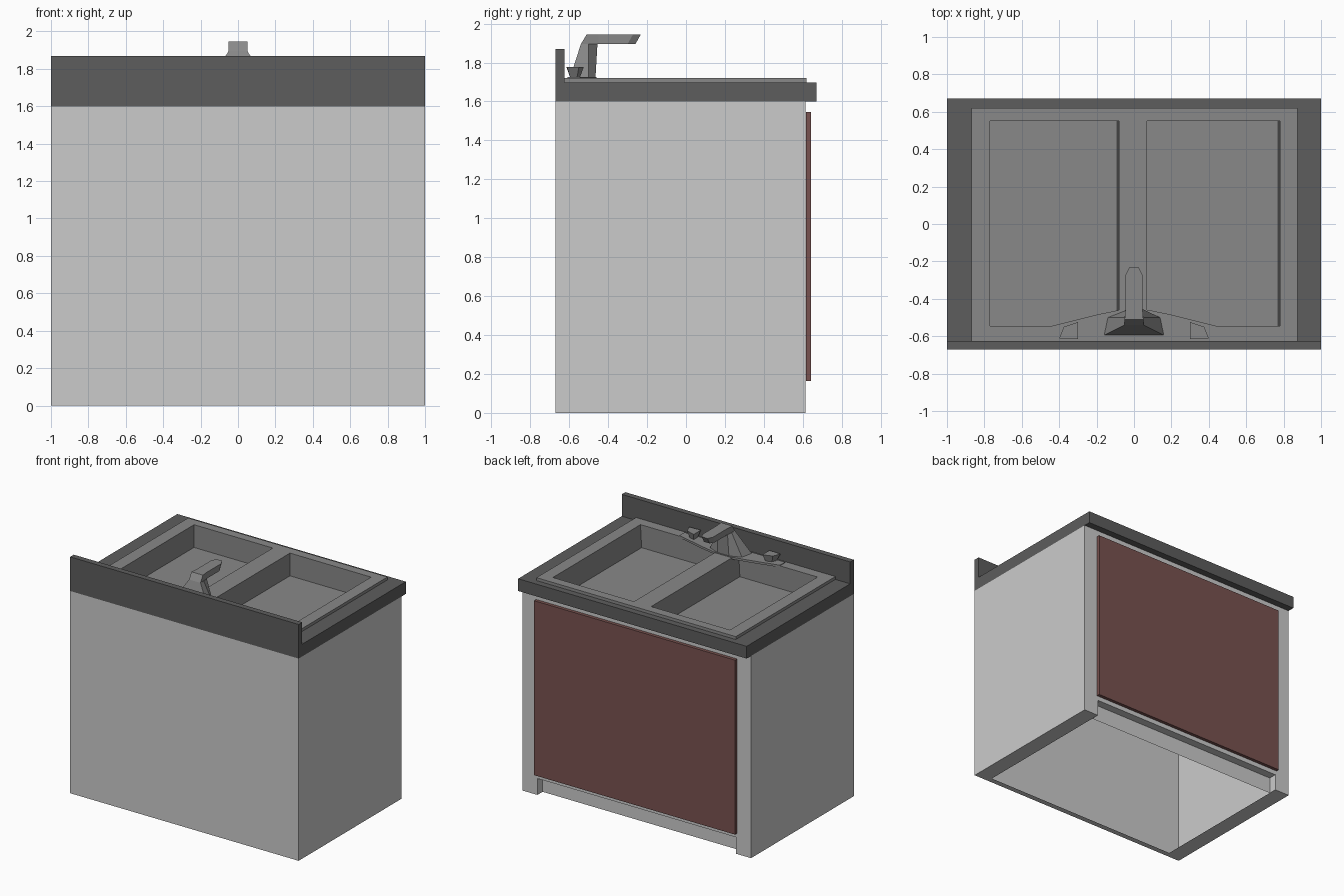
import bpy, bmesh

if "Cube" in bpy.data.objects:
    bpy.data.objects.remove(bpy.data.objects["Cube"])


def material(name, rgb):
    m = bpy.data.materials.new(name)
    m.diffuse_color = (*rgb, 1)
    m.use_nodes = True
    m.node_tree.nodes["Principled BSDF"].inputs["Base Color"].default_value = m.diffuse_color
    return m


DARK = material("dark_worktop", (0.11, 0.11, 0.11))
STEEL = material("steel", (0.25, 0.25, 0.25))
RED = material("red_brown", (0.19, 0.085, 0.08))


def make(name, faces, mat=None, recalc=True):
    """Object from a list of faces, each a list of points; shared points are welded."""
    bm = bmesh.new()
    for f in faces:
        bm.faces.new([bm.verts.new(p) for p in f])
    bmesh.ops.remove_doubles(bm, verts=bm.verts, dist=1e-4)
    if recalc:
        bmesh.ops.recalc_face_normals(bm, faces=bm.faces)
    me = bpy.data.meshes.new(name)
    bm.to_mesh(me)
    bm.free()
    ob = bpy.data.objects.new(name, me)
    bpy.context.collection.objects.link(ob)
    if mat:
        me.materials.append(mat)
    return ob


def rect(x0, x1, y0, y1, z):
    return [(x0, y0, z), (x1, y0, z), (x1, y1, z), (x0, y1, z)]


def bridge(a, b):
    n = len(a)
    return [[a[i], a[(i + 1) % n], b[(i + 1) % n], b[i]] for i in range(n)]


def loft(name, a, b, mat=None):
    return make(name, [a[::-1], b] + bridge(a, b), mat)


def box(name, x0, x1, y0, y1, z0, z1, mat=None):
    return loft(name, rect(x0, x1, y0, y1, z0), rect(x0, x1, y0, y1, z1), mat)


def at(outline, z):
    return [(x, y, z) for x, y in outline]


# Cabinet: thin shell with toe recess and open bottom
BACK, FRONT, TOE, LEG, TOP, KICK = -0.67, 0.615, 0.55, 0.87, 1.6, 0.13
shell = [
    [(x, FRONT, z) for x, z in [(-1, 0), (-LEG, 0), (-LEG, KICK), (LEG, KICK),
                                (LEG, 0), (1, 0), (1, TOP), (-1, TOP)]],
    [(-1, BACK, 0), (1, BACK, 0), (1, BACK, TOP), (-1, BACK, TOP)],
    rect(-LEG, LEG, TOE, FRONT, KICK),
    [(-LEG, TOE, 0), (LEG, TOE, 0), (LEG, TOE, KICK), (-LEG, TOE, KICK)],
    rect(-LEG, LEG, BACK, BACK + 0.045, 0),
]
for s in (-1, 1):
    shell.append([(s, BACK, 0), (s, FRONT, 0), (s, FRONT, TOP), (s, BACK, TOP)])
    shell.append([(s * LEG, TOE, 0), (s * LEG, FRONT, 0), (s * LEG, FRONT, KICK), (s * LEG, TOE, KICK)])
    shell.append(rect(*sorted((s * LEG, s)), BACK, FRONT, 0))
make("cabinet", shell)

# Door panel
box("door_panel", -0.88, 0.88, FRONT + 0.002, 0.643, 0.165, 1.545, RED)

# Worktop with a cutout for the sink, and its upstand
outer, hole = (-1, 1, BACK, 0.67), (-0.82, 0.82, -0.59, 0.585)
o0, o1 = rect(*outer, TOP), rect(*outer, 1.697)
h0, h1 = rect(*hole, TOP), rect(*hole, 1.697)
make("worktop", bridge(o0, o1) + bridge(o1, h1) + bridge(h1, h0) + bridge(h0, o0), DARK)
box("backsplash", -1, 1, BACK, -0.625, 1.697, 1.87, DARK)

# Double sink: rim cells at rim height, two bowls sunk below
RIM, FLOOR = 1.72, 1.54
xs = [-0.87, -0.77, -0.08, 0.07, 0.78, 0.875]
ys = [-0.625, -0.545, 0.55, 0.62]
sink = []
for i in range(5):
    for j in range(3):
        cell = (xs[i], xs[i + 1], ys[j], ys[j + 1])
        if j == 1 and i in (1, 3):
            low = rect(cell[0], cell[1] - 0.01, cell[2], cell[3], FLOOR)
            sink += [low] + bridge(low, rect(*cell, RIM))
        else:
            sink.append(rect(*cell, RIM))
for j in range(3):
    for x in (xs[0], xs[-1]):
        sink.append([(x, ys[j], 1.697), (x, ys[j + 1], 1.697), (x, ys[j + 1], RIM), (x, ys[j], RIM)])
for i in range(5):
    for y in (ys[0], ys[-1]):
        sink.append([(xs[i], y, 1.697), (xs[i + 1], y, 1.697), (xs[i + 1], y, RIM), (xs[i], y, RIM)])
make("sink", sink, STEEL)

# Tap deck bulging over the bowls
half = [(0.44, -0.545), (0.2, -0.485), (0.08, -0.46)]
deck = [(-0.44, -0.61), (0.44, -0.61)] + half + [(-x, y) for x, y in half[::-1]]
loft("tap_deck", at(deck, 1.708), at(deck, 1.725), STEEL)

# Tap body and spout
base = [(-0.16, -0.595), (0.16, -0.595), (0.14, -0.5), (0.05, -0.465), (-0.05, -0.465), (-0.14, -0.5)]
neck = [(-0.05, -0.54), (0.05, -0.54), (0.05, -0.5), (0.045, -0.455), (-0.045, -0.455), (-0.05, -0.5)]
loft("tap_body", at(base, 1.724), at(neck, 1.895), STEEL)


def spout_outline(back, tip):
    right = [(0.05, back), (0.045, -0.45), (0.045, tip - 0.04), (0.025, tip)]
    return right + [(-x, y) for x, y in right[::-1]]


loft("tap_spout", at(spout_outline(-0.54, -0.26), 1.895), at(spout_outline(-0.51, -0.232), 1.945), STEEL)

# Tap handles, wider at the top
for s, side in ((-1, "left"), (1, "right")):
    top = [(0.30, -0.615), (0.40, -0.612), (0.375, -0.55), (0.30, -0.525)]
    bottom = [(0.315, -0.595), (0.375, -0.595), (0.36, -0.56), (0.315, -0.545)]
    loft("tap_handle_" + side, at([(s * x, y) for x, y in bottom], 1.724),
         at([(s * x, y) for x, y in top], 1.778), STEEL)
